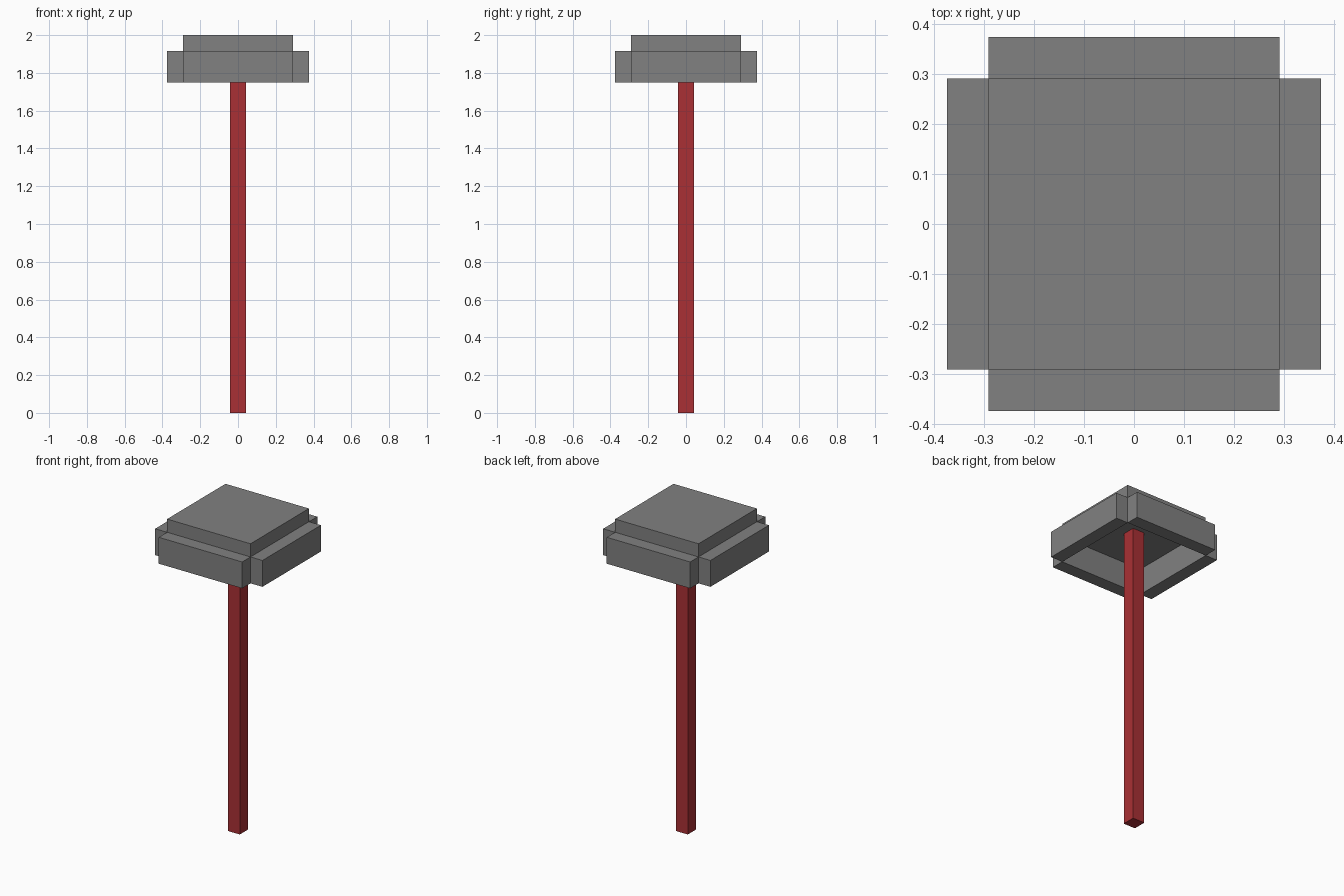
import bpy
from math import pi, sin, cos

cube = bpy.data.objects.get("Cube")
if cube:
    bpy.data.objects.remove(cube, do_unlink=True)

U = 1 / 12  # block unit that all sizes are multiples of


def material(name, rgb):
    mat = bpy.data.materials.new(name)
    mat.use_nodes = True
    mat.diffuse_color = (*rgb, 1)
    mat.node_tree.nodes["Principled BSDF"].inputs["Base Color"].default_value = (*rgb, 1)
    return mat


def box(name, center, size, mat, turn=0):
    bpy.ops.mesh.primitive_cube_add(size=1, location=center, rotation=(0, 0, turn))
    obj = bpy.context.object
    obj.name = name
    obj.scale = size
    bpy.ops.object.transform_apply(location=False, rotation=True, scale=True)
    obj.data.materials.append(mat)
    return obj


grey = material("stone grey", (0.22, 0.22, 0.22))
red = material("handle red", (0.40, 0.03, 0.035))

# Square post reaching up to the underside of the cap
box("handle", (0, 0, 11.5 * U), (U, U, 23 * U), red)

# Flat cap closing the hollow head
box("head_cap", (0, 0, 23.5 * U), (7 * U, 7 * U, U), grey)

# Four side slabs around the hollow, leaving notched corners
for i, side in enumerate(("front", "left", "back", "right")):
    a = i * pi / 2
    box("head_" + side, (4 * U * sin(a), -4 * U * cos(a), 22 * U),
        (7 * U, U, 2 * U), grey, a)
